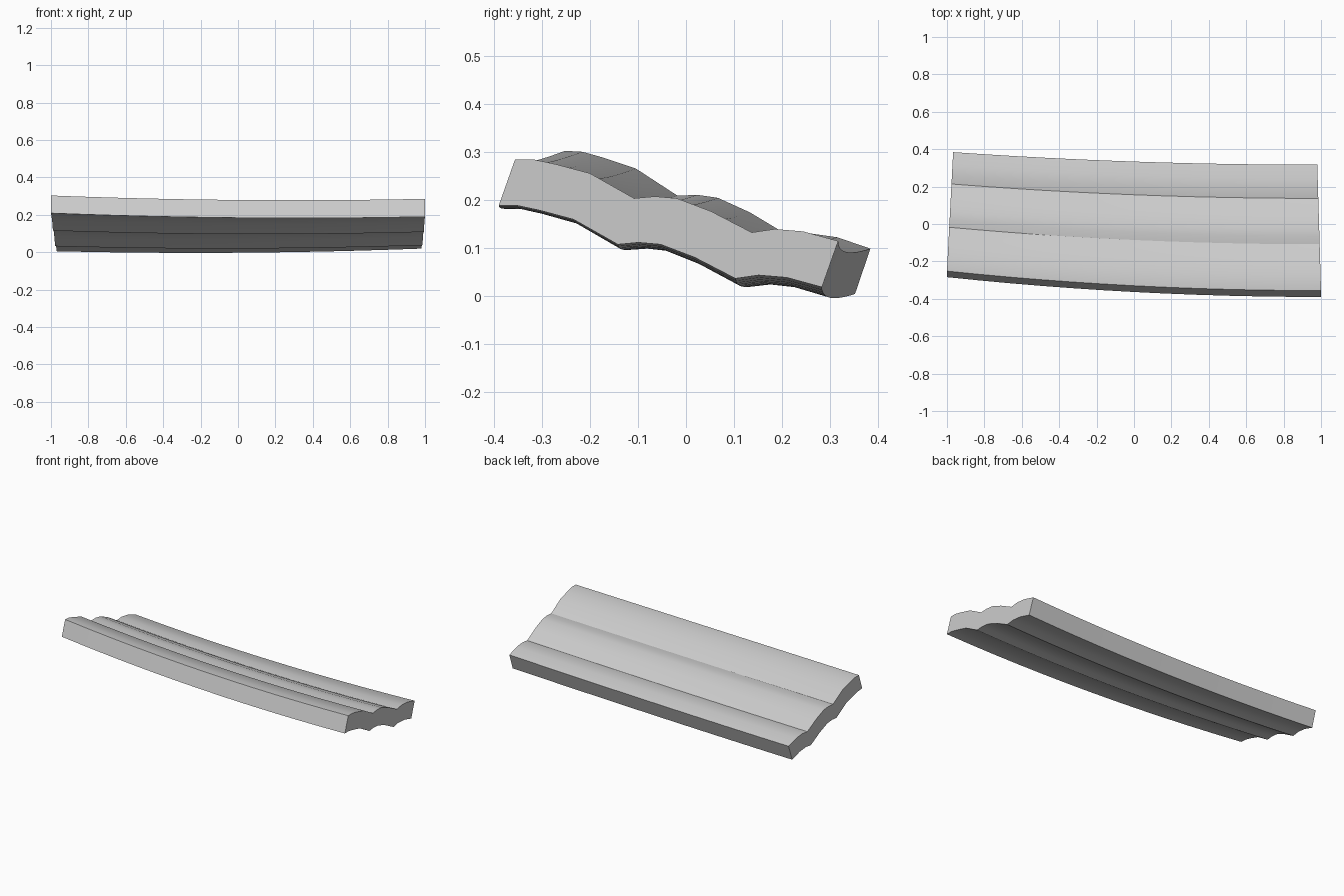
import bpy
import bmesh
import math

cube = bpy.data.objects.get("Cube")
if cube:
    bpy.data.objects.remove(cube, do_unlink=True)

# Scalloped upper profile (y, z), front to back
TOP = [(-0.356, 0.285), (-0.318, 0.285), (-0.271, 0.275), (-0.2, 0.256),
       (-0.108, 0.204), (-0.065, 0.208), (-0.019, 0.204), (0.052, 0.177),
       (0.137, 0.133), (0.185, 0.14), (0.244, 0.135), (0.317, 0.115)]
# Lower profile is the upper one shifted along the sheet thickness
BOTTOM = [(y - 0.034, z - 0.096) for y, z in TOP]
PROFILE = TOP + BOTTOM[::-1]
STATIONS = 12


def place(y, z, t):
    """Position of a profile point at fraction t from the left end to the right end."""
    u = 1 - 2 * t
    taper = max(0, (y + 0.356) / 0.673)
    x = u * (1 - taper * (0.02 + 0.013 * t))
    bend = (0.0845 - 0.055 * y) * t * t
    sag = 0.015 * (1 - u * u)
    return x, y + bend, z - 0.05 * y * t - sag


# Bent wavy slab, lofted along its length
bm = bmesh.new()
rings = [[bm.verts.new(place(y, z, i / STATIONS)) for y, z in PROFILE]
         for i in range(STATIONS + 1)]
count = len(PROFILE)
for a, b in zip(rings, rings[1:]):
    for k in range(count):
        n = (k + 1) % count
        bm.faces.new((a[k], a[n], b[n], b[k]))

# End caps, built as strips between the upper and lower profiles
for ring in (rings[0], rings[-1]):
    for k in range(len(TOP) - 1):
        bm.faces.new((ring[k], ring[k + 1], ring[count - 2 - k], ring[count - 1 - k]))
bmesh.ops.recalc_face_normals(bm, faces=bm.faces)

mesh = bpy.data.meshes.new("wavy_slab")
bm.to_mesh(mesh)
bm.free()
slab = bpy.data.objects.new("wavy_slab", mesh)
bpy.context.collection.objects.link(slab)

# Plain grey material
grey = bpy.data.materials.new("light_grey")
grey.use_nodes = True
colour = (0.6, 0.6, 0.6, 1)
grey.diffuse_color = colour
grey.node_tree.nodes["Principled BSDF"].inputs["Base Color"].default_value = colour
mesh.materials.append(grey)

# Soft ridges, crisp valleys and rims
bpy.ops.object.select_all(action="DESELECT")
slab.select_set(True)
bpy.context.view_layer.objects.active = slab
bpy.ops.object.shade_smooth_by_angle(angle=math.radians(25))
